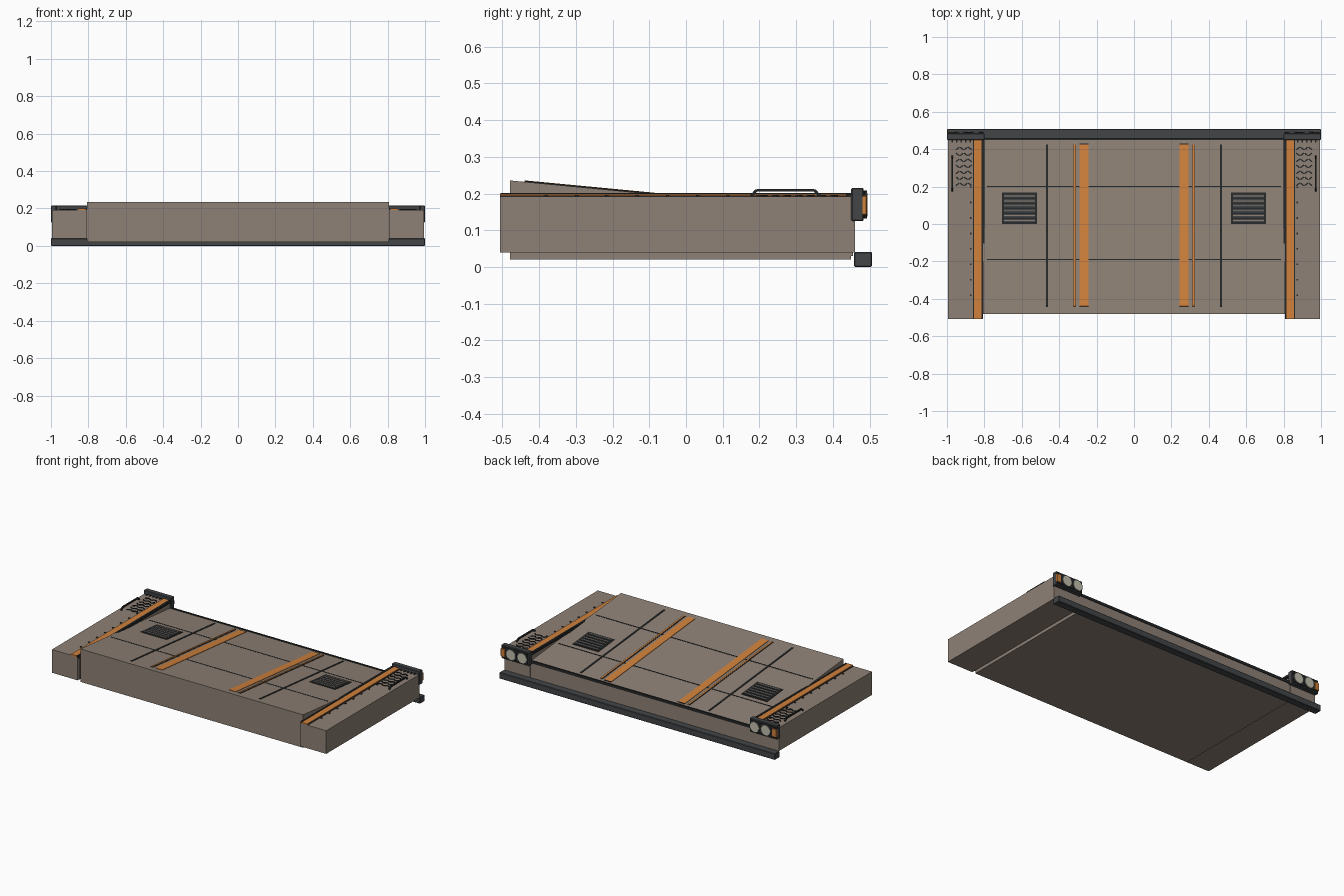
import bpy, math
from mathutils import Vector

cube = bpy.data.objects.get("Cube")
if cube:
    bpy.data.objects.remove(cube, do_unlink=True)


def material(name, rgb):
    m = bpy.data.materials.new(name)
    m.use_nodes = True
    m.diffuse_color = (*rgb, 1)
    bsdf = next(n for n in m.node_tree.nodes if n.type == 'BSDF_PRINCIPLED')
    bsdf.inputs["Base Color"].default_value = (*rgb, 1)
    return m


BROWN = material("warm grey paint", (0.27, 0.22, 0.18))
SLATE = material("slate bumper", (0.055, 0.06, 0.063))
BLACK = material("black trim", (0.02, 0.021, 0.022))
ORANGE = material("orange paint", (0.63, 0.22, 0.045))
LAMP = material("lamp glass", (0.55, 0.52, 0.43))


def mesh_object(name, verts, faces, mat):
    me = bpy.data.meshes.new(name)
    me.from_pydata(verts, [], faces)
    me.materials.append(mat)
    ob = bpy.data.objects.new(name, me)
    bpy.context.collection.objects.link(ob)
    return ob


def box(name, x, y, z, mat, bevel=0):
    """Box from (min, max) pairs."""
    x, y, z = sorted(x), sorted(y), sorted(z)
    verts = [(a, b, c) for a in x for b in y for c in z]
    faces = [(0, 1, 3, 2), (4, 6, 7, 5), (0, 4, 5, 1),
             (2, 3, 7, 6), (0, 2, 6, 4), (1, 5, 7, 3)]
    ob = mesh_object(name, verts, faces, mat)
    if bevel:
        mod = ob.modifiers.new("bevel", 'BEVEL')
        mod.width, mod.segments = bevel, 1
    return ob


def bar(name, a, b, width, height, mat):
    """Thin bar lying between two points, sunk half into the surface."""
    a, b = Vector(a), Vector(b)
    d = b - a
    ob = box(name, (-d.length / 2, d.length / 2), (-width / 2, width / 2),
             (-height, height), mat)
    ob.location = (a + b) / 2
    ob.rotation_euler = (0, -math.asin(d.z / d.length), math.atan2(d.y, d.x))
    return ob


def disc(name, x, y, z, r, depth, mat):
    bpy.ops.mesh.primitive_cylinder_add(vertices=24, radius=r, depth=depth,
                                        location=(x, y, z), rotation=(math.pi / 2, 0, 0))
    ob = bpy.context.object
    ob.name = name
    ob.data.materials.append(mat)
    bpy.ops.object.shade_smooth_by_angle()


def hood_z(y):
    return 0.19 - 0.095 * y


def on_hood(name, x0, y0, x1, y1, width, height, mat):
    bar(name, (x0, y0, hood_z(y0)), (x1, y1, hood_z(y1)), width, height, mat)


# Sloping hood block
profile = [(-0.48, 0.02), (0.45, 0.02), (0.45, hood_z(0.45)), (-0.48, hood_z(-0.48))]
hood_verts = [(x, y, z) for x in (-0.808, 0.808) for y, z in profile]
mesh_object("hood", hood_verts,
            [(3, 2, 1, 0), (4, 5, 6, 7)] +
            [(i, (i + 1) % 4, (i + 1) % 4 + 4, i + 4) for i in range(4)], BROWN)
box("hood_rear_trim", (-0.8, 0.8), (0.448, 0.459), (0.135, 0.152), BLACK)
box("hood_rear_panel", (-0.81, 0.81), (0.44, 0.455), (0.03, 0.135), BROWN)
box("bumper", (-1, 1), (0.458, 0.507), (0, 0.041), SLATE, 0.003)

# Cross seams on the hood
for y in (-0.19, 0.2):
    on_hood("cross_seam", -0.785, y, 0.785, y, 0.007, 0.0015, BLACK)

for s, side in ((1, "left"), (-1, "right")):
    def sx(a, b):
        return (s * a, s * b)

    # Hood stripes and long seams
    on_hood(side + "_long_seam", s * 0.465, -0.44, s * 0.465, 0.425, 0.011, 0.003, BLACK)
    on_hood(side + "_wide_stripe", s * 0.267, -0.44, s * 0.267, 0.425, 0.05, 0.003, ORANGE)
    on_hood(side + "_stripe_end", s * 0.267, 0.425, s * 0.267, 0.431, 0.05, 0.003, BLACK)
    on_hood(side + "_thin_stripe_edge", s * 0.318, -0.44, s * 0.318, 0.425, 0.018, 0.002, BLACK)
    on_hood(side + "_thin_stripe", s * 0.318, -0.44, s * 0.318, 0.425, 0.009, 0.004, ORANGE)

    # Hood vent with slats
    on_hood(side + "_vent", s * 0.612, 0, s * 0.612, 0.168, 0.188, 0.003, BLACK)
    for i in range(6):
        y = 0.018 + i * 0.0265
        on_hood(side + "_vent_slat", s * 0.53, y, s * 0.694, y, 0.017, 0.005, SLATE)
        on_hood(side + "_vent_slat_edge", s * 0.53, y, s * 0.694, y, 0.005, 0.006, BROWN)

    # Fender with orange rail in a black tray
    box(side + "_fender", sx(0.808, 0.995), (-0.507, 0.46), (0.04, 0.192), BROWN)
    box(side + "_rail_tray", sx(0.806, 0.862), (-0.505, 0.45), (0.18, 0.194), BLACK)
    box(side + "_rail", sx(0.816, 0.856), (-0.507, 0.45), (0.188, 0.199), ORANGE)
    box(side + "_rail_inner_edge", sx(0.806, 0.815), (-0.505, 0.45), (0.18, 0.201), BLACK)
    box(side + "_inner_trim", sx(0.8, 0.81), (-0.13, 0.45), (0.185, 0.2), BLACK)
    box(side + "_gap_trim", sx(0.806, 0.811), (-0.49, -0.47), (0.04, 0.19), BLACK)

    # Fender studs
    for i in range(8):
        y = -0.385 + i * 0.0825
        box(side + "_stud", sx(0.868, 0.876), (y, y + 0.009), (0.19, 0.196), BLACK)
    for i in range(5):
        x = 0.872 + i * 0.024
        box(side + "_rear_stud", sx(x, x + 0.007), (0.436, 0.45), (0.19, 0.197), BLACK)

    # Zigzag tread on the fender
    for row in range(7):
        y = 0.205 + row * 0.032
        for k in range(4):
            x = 0.868 + k * 0.022
            up = 0.014 * ((k + row) % 2)
            bar(side + "_tread", (s * x, y + up, 0.192),
                (s * (x + 0.018), y + 0.014 - up, 0.192), 0.007, 0.004, BLACK)

    # Grab handle
    path = [(0.178, 0.193), (0.192, 0.209), (0.35, 0.209), (0.364, 0.193)]
    for (y0, z0), (y1, z1) in zip(path, path[1:]):
        bar(side + "_handle", (s * 0.972, y0, z0), (s * 0.972, y1, z1), 0.009, 0.004, BLACK)

    # Lamp cluster
    box(side + "_lamp_housing", sx(0.8, 1), (0.45, 0.484), (0.125, 0.215), SLATE, 0.003)
    box(side + "_lamp_bezel", sx(0.804, 0.998), (0.48, 0.489), (0.135, 0.208), BLACK, 0.003)
    box(side + "_indicator", sx(0.968, 1), (0.479, 0.493), (0.142, 0.194), ORANGE, 0.002)
    for x in (0.843, 0.924):
        disc(side + "_lamp_ring", s * x, 0.487, 0.17, 0.038, 0.012, SLATE)
        disc(side + "_lamp", s * x, 0.488, 0.17, 0.032, 0.014, LAMP)
